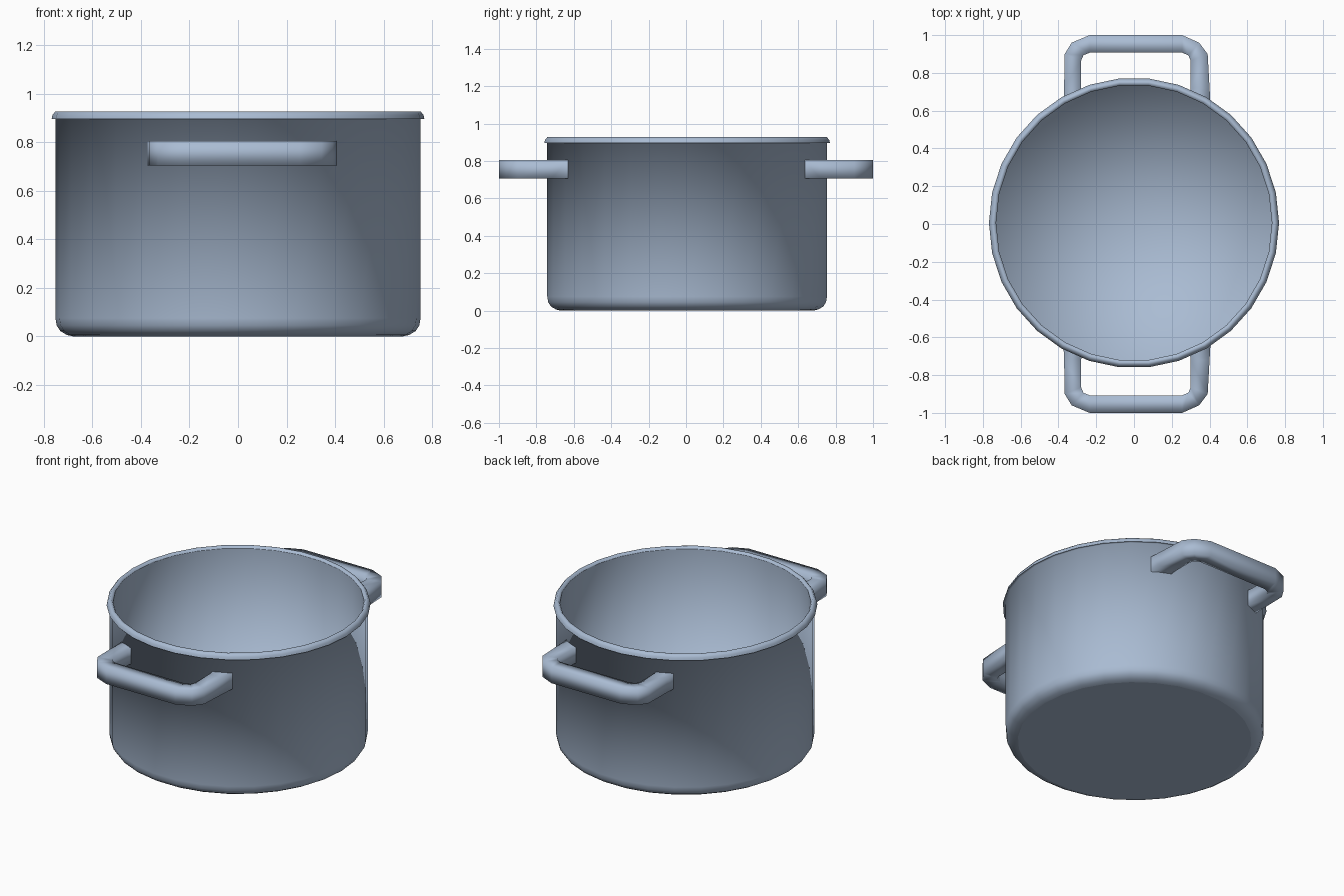
import bpy, bmesh
from math import cos, sin, pi

if "Cube" in bpy.data.objects:
    bpy.data.objects.remove(bpy.data.objects["Cube"])

SIDES = 30
CY = 0.006

# Blue-grey enamel
mat = bpy.data.materials.new("blue_grey")
mat.diffuse_color = (0.40, 0.50, 0.65, 1)
mat.use_nodes = True
mat.node_tree.nodes["Principled BSDF"].inputs["Base Color"].default_value = mat.diffuse_color


def finish(bm, name):
    bmesh.ops.recalc_face_normals(bm, faces=bm.faces)
    for f in bm.faces:
        f.smooth = True
    me = bpy.data.meshes.new(name)
    bm.to_mesh(me)
    bm.free()
    me.materials.append(mat)
    ob = bpy.data.objects.new(name, me)
    bpy.context.collection.objects.link(ob)
    return ob


# Pot body: outer base, wall, rolled rim, inner wall and floor (radius, height)
profile = [(0.68, 0.0), (0.705, 0.006), (0.732, 0.022), (0.747, 0.045), (0.752, 0.075),
           (0.752, 0.895), (0.768, 0.895), (0.764, 0.912), (0.752, 0.927),
           (0.738, 0.927), (0.73, 0.915), (0.73, 0.07)]
sharp_rings = {0, 6, 10}

bm = bmesh.new()
rings = []
for r, z in profile:
    rings.append([bm.verts.new((r * cos(2 * pi * i / SIDES),
                                r * sin(2 * pi * i / SIDES) + CY, z))
                  for i in range(SIDES)])
for a, b in zip(rings, rings[1:]):
    for i in range(SIDES):
        j = (i + 1) % SIDES
        bm.faces.new((a[i], a[j], b[j], b[i]))
bm.faces.new(rings[0])
# Floor as a fan so the inside shades softly
centre = bm.verts.new((0, CY, 0.07))
for i in range(SIDES):
    bm.faces.new((rings[-1][i], rings[-1][(i + 1) % SIDES], centre))
for k in sharp_rings:
    for i in range(SIDES):
        e = bm.edges.get((rings[k][i], rings[k][(i + 1) % SIDES]))
        e.smooth = False
finish(bm, "pot_body")

# Handles: square-section bar following an outer and inner plan outline
outer = [(-0.373, 0.65), (-0.37, 0.72), (-0.367, 0.90), (-0.33, 0.96), (-0.235, 1.0),
         (0.255, 1.0), (0.345, 0.96), (0.39, 0.90), (0.40, 0.72), (0.405, 0.632)]
inner = [(-0.275, 0.685), (-0.28, 0.72), (-0.28, 0.865), (-0.268, 0.893), (-0.235, 0.907),
         (0.255, 0.907), (0.288, 0.893), (0.30, 0.865), (0.30, 0.72), (0.295, 0.68)]


def handle(name, side):
    bm = bmesh.new()
    sections = []
    for (ox, oy), (ix, iy) in zip(outer, inner):
        sections.append([bm.verts.new(p) for p in (
            (ox, side * oy, 0.705), (ox, side * oy, 0.805),
            (ix, side * iy, 0.805), (ix, side * iy, 0.705))])
    for a, b in zip(sections, sections[1:]):
        for i in range(4):
            j = (i + 1) % 4
            bm.faces.new((a[i], a[j], b[j], b[i]))
    # Legs end open, just inside the pot wall
    finish(bm, name)


handle("front_handle", -1)
handle("back_handle", 1)
